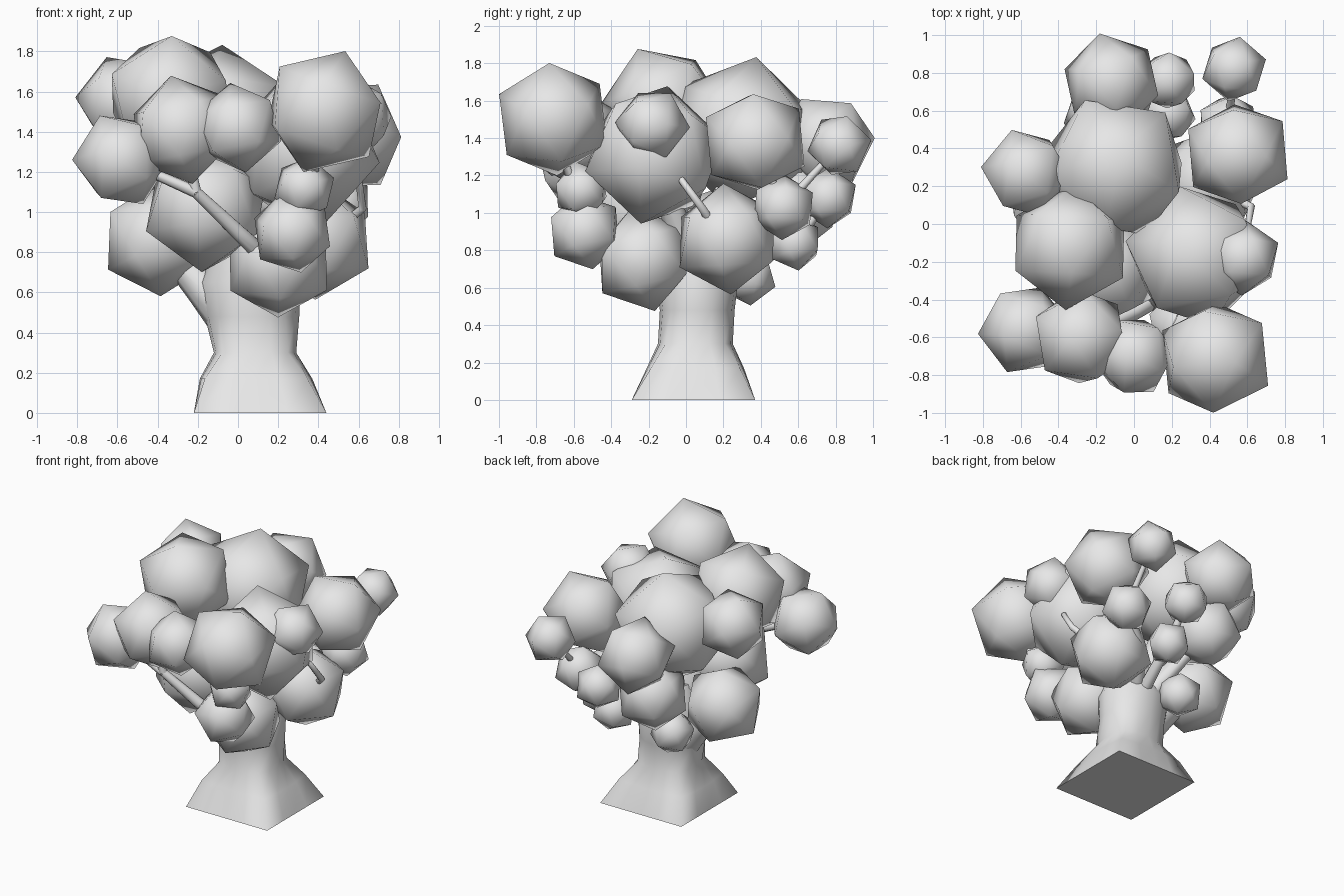
import bpy, bmesh, math, random
from mathutils import Matrix, Vector

random.seed(7)
if "Cube" in bpy.data.objects:
    bpy.data.objects.remove(bpy.data.objects["Cube"], do_unlink=True)

# One plain grey for the whole tree
grey = bpy.data.materials.new("plain_grey")
grey.use_nodes = True
tone = (0.8, 0.8, 0.8, 1)
grey.diffuse_color = tone
grey.node_tree.nodes["Principled BSDF"].inputs["Base Color"].default_value = tone


def add_object(name, data):
    obj = bpy.data.objects.new(name, data)
    bpy.context.collection.objects.link(obj)
    data.materials.append(grey)
    return obj


def random_turn():
    """Pole close to upright, with any spin around it."""
    spin = random.uniform(0, math.tau)
    pole = (random.uniform(-0.25, 0.25), random.uniform(-0.25, 0.25), 1)
    return pole, (math.cos(spin), math.sin(spin), 0)


def leaf_clump(name, place, r, turn):
    """Smooth icosahedron of mean half-size r; turn gives two neighbouring corners."""
    pole, corner = Vector(turn[0]).normalized(), Vector(turn[1])
    side = (corner - pole * corner.dot(pole)).normalized()
    matrix = Matrix((side, pole.cross(side), pole)).transposed()
    bm = bmesh.new()
    bmesh.ops.create_icosphere(bm, subdivisions=1, radius=1)
    bmesh.ops.transform(bm, matrix=matrix.to_4x4(), verts=bm.verts)
    mean = sum(max(v.co[i] for v in bm.verts) for i in range(3)) / 3
    bmesh.ops.scale(bm, vec=[r / mean] * 3, verts=bm.verts)
    for face in bm.faces:
        face.smooth = True
    mesh = bpy.data.meshes.new(name)
    bm.to_mesh(mesh)
    bm.free()
    add_object(name, mesh).location = place


def branch(name, points, thick, thin):
    """Tapered round tube through the points, turned into a mesh."""
    curve = bpy.data.curves.new(name + "_path", "CURVE")
    curve.dimensions = "3D"
    curve.bevel_depth = 1
    curve.bevel_resolution = 2
    curve.use_fill_caps = True
    line = curve.splines.new("POLY")
    line.points.add(len(points) - 1)
    for i, (p, co) in enumerate(zip(line.points, points)):
        p.co = (*co, 1)
        p.radius = thick + (thin - thick) * i / (len(points) - 1)
    path = bpy.data.objects.new(name + "_path", curve)
    bpy.context.collection.objects.link(path)
    graph = bpy.context.evaluated_depsgraph_get()
    mesh = bpy.data.meshes.new_from_object(path.evaluated_get(graph))
    bpy.data.objects.remove(path, do_unlink=True)
    bpy.data.curves.remove(curve)
    mesh.name = name
    mesh.materials.clear()
    for poly in mesh.polygons:
        poly.use_smooth = True
    add_object(name, mesh)


# Trunk: square foot blending into a round neck that flares under the crown
rings = [  # height, centre x, centre y, half width, half depth, squareness
    (0, 0.11, 0.04, 0.33, 0.33, 1),
    (0.17, 0.09, 0.05, 0.28, 0.26, 0.7),
    (0.3, 0.085, 0.05, 0.205, 0.2, 0.3),
    (0.48, 0.07, 0.06, 0.235, 0.2, 0),
    (0.65, 0.06, 0.06, 0.25, 0.22, 0),
    (0.9, 0.06, 0.06, 0.14, 0.14, 0),
]
SIDES = 16
bm = bmesh.new()
loops = []
for z, cx, cy, hx, hy, square in rings:
    loop = []
    for k in range(SIDES):
        a = math.tau * k / SIDES
        c, s = math.cos(a), math.sin(a)
        stretch = 1 - square + square / max(abs(c), abs(s))
        loop.append(bm.verts.new((cx + hx * c * stretch, cy + hy * s * stretch, z)))
    loops.append(loop)
for lower, upper in zip(loops, loops[1:]):
    for k in range(SIDES):
        n = (k + 1) % SIDES
        bm.faces.new((lower[k], lower[n], upper[n], upper[k])).smooth = True
bm.faces.new(loops[0][::-1])
bm.faces.new(loops[-1])
trunk_mesh = bpy.data.meshes.new("trunk")
bm.to_mesh(trunk_mesh)
bm.free()
add_object("trunk", trunk_mesh)

# Upper crown clumps: x, y, z, half-size
crown = {
    "top": (-0.34, -0.12, 1.57, 0.31),
    "back_centre": (-0.1, 0.3, 1.43, 0.37),
    "back": (-0.12, 0.75, 1.38, 0.245),
    "back_right": (-0.57, 0.27, 1.55, 0.23),
    "left": (0.55, 0.37, 1.38, 0.26),
    "left_centre": (0.33, -0.17, 1.31, 0.37),
    "left_bump": (0.58, -0.18, 1.47, 0.185),
    "front_left": (0.43, -0.71, 1.5, 0.29),
    "front_centre": (0, -0.7, 1.42, 0.21),
    "front": (-0.28, -0.6, 1.41, 0.25),
    "front_right": (-0.58, -0.56, 1.26, 0.23),
    "back_left_tip": (0.53, 0.82, 1.36, 0.165),
}
# Directions of two neighbouring corners of the clumps that show most
corners = {
    "top": ((0.01, -0.14, 0.31), (-0.02, -0.31, 0.02)),
    "back_centre": ((0.02, 0.07, 0.37), (0.27, 0.3, 0.17)),
    "back": ((-0.06, 0.25, 0.02), (0.1, 0.14, 0.2)),
    "back_right": ((-0.23, 0.03, 0.02), (-0.06, 0.05, 0.21)),
    "left": ((0.14, -0.01, 0.24), (0.26, -0.13, 0)),
    "left_centre": ((-0.1, 0.07, 0.36), (0.33, 0.22, 0.2)),
    "left_bump": ((0.05, 0.1, 0.17), (0.19, 0.08, 0)),
    "front_left": ((0.1, -0.02, 0.29), (-0.03, -0.29, 0.08)),
    "front": ((-0.05, 0, 0.25), (-0.2, -0.18, 0.1)),
    "front_right": ((-0.23, -0.02, 0), (-0.11, -0.03, 0.22)),
    "back_left_tip": ((0.03, 0.17, 0.03), (0.15, 0.05, 0)),
}
# Lower clumps under the crown
skirt = {
    "left": (0.39, 0.22, 0.86, 0.27),
    "front": (0.2, -0.23, 0.75, 0.25),
    "front_left": (0.27, -0.54, 0.9, 0.19),
    "front_left_small": (0.33, -0.56, 1.12, 0.145),
    "front_centre": (-0.16, -0.23, 1.02, 0.31),
    "right": (-0.4, 0.13, 0.86, 0.26),
    "back": (-0.14, 0.59, 1.04, 0.23),
    "back_low": (-0.12, 0.33, 0.66, 0.15),
    "back_left": (0.5, 0.52, 1.03, 0.16),
    "back_left_small": (0.18, 0.76, 1.08, 0.15),
    "back_left_low": (0.18, 0.58, 0.84, 0.14),
}
for place, (x, y, z, r) in crown.items():
    leaf_clump("crown_clump_" + place, (x, y, z), r, corners.get(place) or random_turn())
for place, (x, y, z, r) in skirt.items():
    leaf_clump("skirt_clump_" + place, (x, y, z), r, random_turn())

# Limbs from the trunk into the main lower and upper clumps
fork = (0.06, 0.06, 0.6)
for side in ("left", "front", "back"):
    branch("limb_" + side, [(0.06, 0.06, 0.45), fork, skirt[side][:3]], 0.13, 0.04)
branch("limb_right", [(0, 0.06, 0.45), (-0.17, 0.09, 0.62), skirt["right"][:3]], 0.14, 0.05)
for place in ("back_centre", "left_centre", "top"):
    branch("inner_limb_" + place, [fork, crown[place][:3]], 0.1, 0.04)

# Thin branches showing between the clumps
knee = (-0.21, -0.57, 1.1)
branch("front_branch", [(0.1, -0.15, 0.6), (0.15, -0.38, 0.76), (0, -0.47, 0.9), knee],
       0.06, 0.03)
branch("front_right_twig", [knee, crown["front_right"][:3]], 0.03, 0.02)
branch("front_twig", [knee, crown["front"][:3]], 0.03, 0.02)
branch("front_left_twig", [skirt["front_left_small"][:3], (0.36, -0.6, 1.1),
                           crown["front_left"][:3]], 0.03, 0.025)
branch("left_twig", [(0.5, 0.15, 0.92), (0.62, 0.09, 1.02), (0.6, -0.02, 1.17),
                     (0.4, -0.1, 1.3)], 0.025, 0.015)
branch("left_back_twig", [skirt["back_left"][:3], crown["left"][:3]], 0.025, 0.02)
branch("back_left_tip_twig", [skirt["back_left"][:3], crown["back_left_tip"][:3]], 0.025, 0.015)
branch("back_left_twig", [fork, skirt["back_left_low"][:3],
                          skirt["back_left_small"][:3]], 0.05, 0.02)
branch("back_left_limb", [fork, (0.28, 0.4, 0.85), skirt["back_left"][:3]], 0.06, 0.025)
